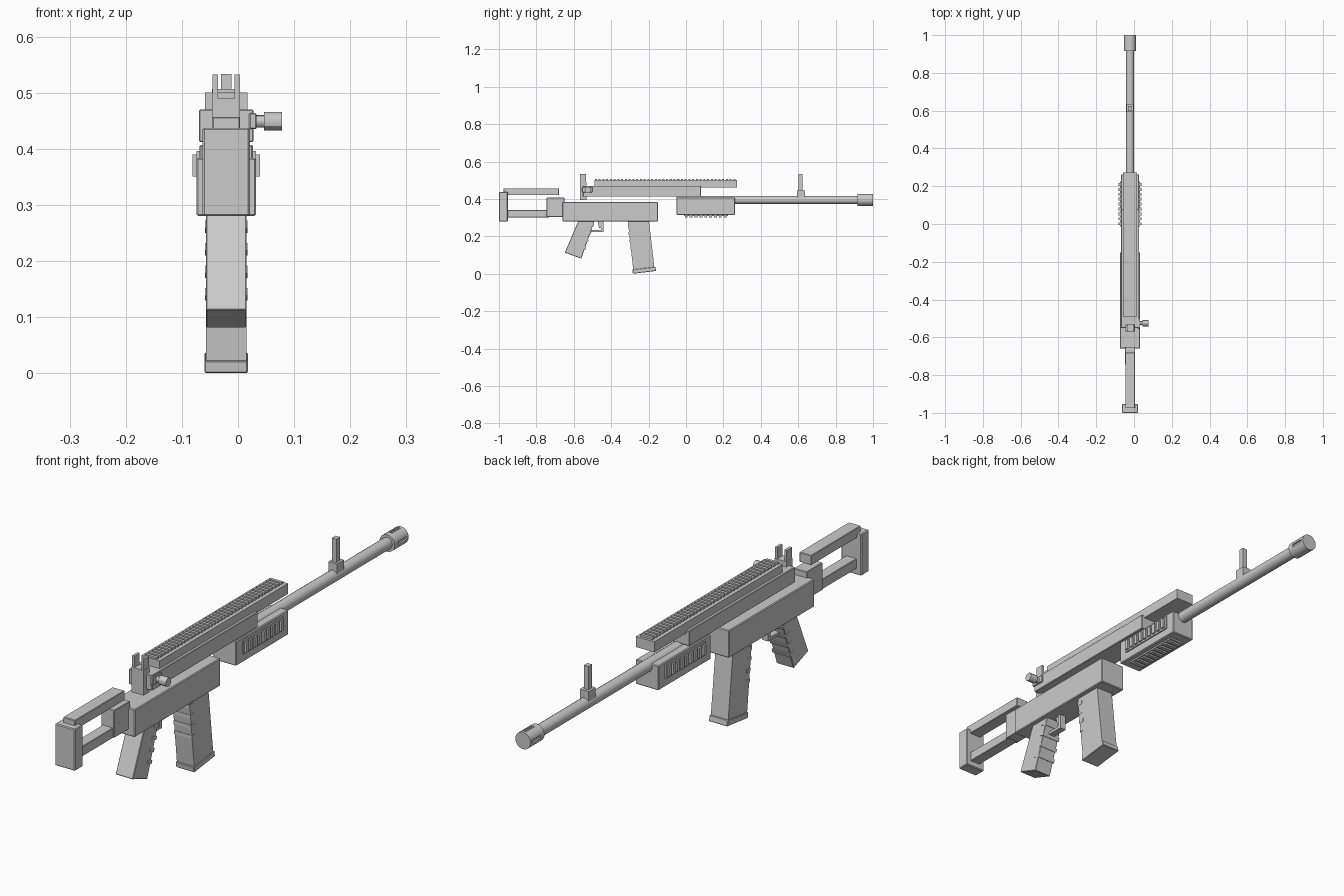
import bpy, bmesh, math
from mathutils import Matrix

if "Cube" in bpy.data.objects:
    bpy.data.objects.remove(bpy.data.objects["Cube"])

CX = -0.021  # centre plane of the body


def finish(name, bm, bevel=0.0):
    bmesh.ops.recalc_face_normals(bm, faces=bm.faces)
    me = bpy.data.meshes.new(name)
    bm.to_mesh(me)
    bm.free()
    ob = bpy.data.objects.new(name, me)
    bpy.context.collection.objects.link(ob)
    if bevel:
        m = ob.modifiers.new("bevel", 'BEVEL')
        m.width, m.segments = bevel, 1
    return ob


def add_box(bm, x, y, z):
    size = [b - a for a, b in (x, y, z)]
    mid = [(a + b) / 2 for a, b in (x, y, z)]
    bmesh.ops.create_cube(bm, size=1, matrix=Matrix.Translation(mid) @ Matrix.Diagonal((*size, 1)))


def sym(width):
    return (CX - width / 2, CX + width / 2)


def box(name, x, y, z, bevel=0.0):
    bm = bmesh.new()
    add_box(bm, x, y, z)
    return finish(name, bm, bevel)


def add_profile(bm, pts, x):
    f = bm.faces.new([bm.verts.new((x[0], y, z)) for y, z in pts])
    out = bmesh.ops.extrude_face_region(bm, geom=[f])["geom"]
    bmesh.ops.translate(bm, verts=[v for v in out if isinstance(v, bmesh.types.BMVert)],
                        vec=(x[1] - x[0], 0, 0))


def profile(name, pts, width, bevel=0.0):
    bm = bmesh.new()
    add_profile(bm, pts, sym(width))
    return finish(name, bm, bevel)


def rod(name, axis, start, end, centre, r, sides=16):
    bm = bmesh.new()
    mid = (start + end) / 2
    if axis == 'Y':
        mat = Matrix.Translation((centre[0], mid, centre[1])) @ Matrix.Rotation(math.pi / 2, 4, 'X')
    else:
        mat = Matrix.Translation((mid, centre[0], centre[1])) @ Matrix.Rotation(math.pi / 2, 4, 'Y')
    bmesh.ops.create_cone(bm, cap_ends=True, segments=sides, radius1=r, radius2=r,
                          depth=end - start, matrix=mat)
    ob = finish(name, bm)
    for o in bpy.context.selected_objects:
        o.select_set(False)
    ob.select_set(True)
    bpy.context.view_layer.objects.active = ob
    bpy.ops.object.shade_smooth_by_angle()
    return ob


# Skeleton stock
box("butt_pad", sym(0.084), (-1.0, -0.953), (0.28, 0.437), 0.003)
box("stock_top_bar", sym(0.05), (-0.975, -0.68), (0.42, 0.457), 0.002)
box("stock_bottom_bar", sym(0.044), (-0.96, -0.73), (0.302, 0.34), 0.002)
box("stock_post", sym(0.054), (-0.745, -0.65), (0.303, 0.407), 0.002)

# Receivers
box("lower_receiver", sym(0.106), (-0.66, -0.15), (0.28, 0.384), 0.003)
box("upper_receiver", sym(0.097), (-0.55, 0.08), (0.412, 0.47), 0.002)

# Top rail with cross teeth
bm = bmesh.new()
add_box(bm, sym(0.076), (-0.49, 0.273), (0.46, 0.5))
for i in range(38):
    y = -0.487 + i * 0.02
    add_box(bm, sym(0.05), (y, y + 0.011), (0.495, 0.507))
finish("top_rail", bm)

# Rear sight
box("rear_sight_base", sym(0.05), (-0.568, -0.532), (0.395, 0.49))
for side in (-1, 1):
    x = CX + side * 0.0195
    box("rear_sight_prong", (x - 0.005, x + 0.005), (-0.566, -0.534), (0.488, 0.532))

# Charging handle
box("charging_handle_base", (0.02, 0.033), (-0.555, -0.5), (0.435, 0.464), 0.002)
rod("charging_handle_stem", 'X', 0.025, 0.048, (-0.525, 0.449), 0.011, 12)
rod("charging_handle_knob", 'X', 0.046, 0.078, (-0.525, 0.449), 0.0165, 12)

# Handguard with ribbed panels on both sides and underneath
box("handguard", sym(0.096), (-0.05, 0.262), (0.314, 0.407), 0.003)
for side in (-1, 1):
    bm = bmesh.new()
    inner, base, outer = (CX + side * d for d in (0.045, 0.053, 0.06))
    add_box(bm, sorted((inner, base)), (-0.012, 0.225), (0.345, 0.396))
    for i in range(9):
        y = -0.006 + i * 0.026
        add_box(bm, sorted((inner, outer)), (y, y + 0.015), (0.351, 0.39))
    finish("handguard_side_panel", bm)
bm = bmesh.new()
add_box(bm, sym(0.06), (-0.012, 0.225), (0.308, 0.318))
for i in range(9):
    y = -0.006 + i * 0.026
    add_box(bm, sym(0.05), (y, y + 0.015), (0.302, 0.318))
finish("handguard_bottom_panel", bm)

# Barrel and slotted muzzle
rod("barrel", 'Y', -0.05, 0.93, (CX, 0.395), 0.022)
muzzle = rod("muzzle", 'Y', 0.917, 1.0, (CX, 0.395), 0.032)
bm = bmesh.new()
for k in range(3):
    a = math.radians(90 * (k - 1))
    mat = Matrix.Translation((CX, 0.965, 0.395)) @ Matrix.Rotation(a, 4, 'Y')
    bmesh.ops.create_cube(bm, size=1, matrix=mat @ Matrix.Translation((0, 0, 0.034))
                          @ Matrix.Diagonal((0.012, 0.05, 0.02, 1)))
cutter = finish("muzzle_slot_cutter", bm)
cutter.hide_render = True
cutter.hide_set(True)
cut = muzzle.modifiers.new("slots", 'BOOLEAN')
cut.object, cut.operation, cut.solver = cutter, 'DIFFERENCE', 'EXACT'

# Front sight
box("front_sight_base", sym(0.036), (0.593, 0.635), (0.4, 0.445))
box("front_sight_post", sym(0.019), (0.602, 0.624), (0.44, 0.533))

# Pistol grip with small side ridges
profile("pistol_grip", [(-0.57, 0.295), (-0.485, 0.295), (-0.56, 0.081), (-0.648, 0.113)], 0.072, 0.002)
bm = bmesh.new()
for i in range(4):
    z = 0.135 + i * 0.04
    y = -0.541 + i * 0.014
    add_profile(bm, [(y - 0.022, z + 0.004), (y + 0.002, z - 0.005),
                     (y + 0.007, z + 0.008), (y - 0.017, z + 0.017)], sym(0.076))
finish("grip_ridges", bm)

# Trigger and hooked guard
profile("trigger_guard", [(-0.455, 0.29), (-0.44, 0.29), (-0.44, 0.222), (-0.508, 0.222),
                          (-0.508, 0.233), (-0.455, 0.233)], 0.026)
profile("trigger", [(-0.475, 0.29), (-0.455, 0.29), (-0.452, 0.245), (-0.465, 0.245)], 0.014)

# Magazine with base plate and back ridges
profile("magazine", [(-0.313, 0.3), (-0.2, 0.3), (-0.168, 0.025), (-0.281, 0.01)], 0.072)
profile("magazine_base", [(-0.287, 0.022), (-0.164, 0.037), (-0.16, 0.015), (-0.284, 0.0)], 0.077, 0.002)
bm = bmesh.new()
for i in range(4):
    z = 0.13 + i * 0.04
    y = -0.313 + (0.3 - z) * 0.11
    add_profile(bm, [(y - 0.003, z), (y + 0.02, z), (y + 0.02, z + 0.014), (y - 0.003, z + 0.014)], sym(0.074))
finish("magazine_ridges", bm)
